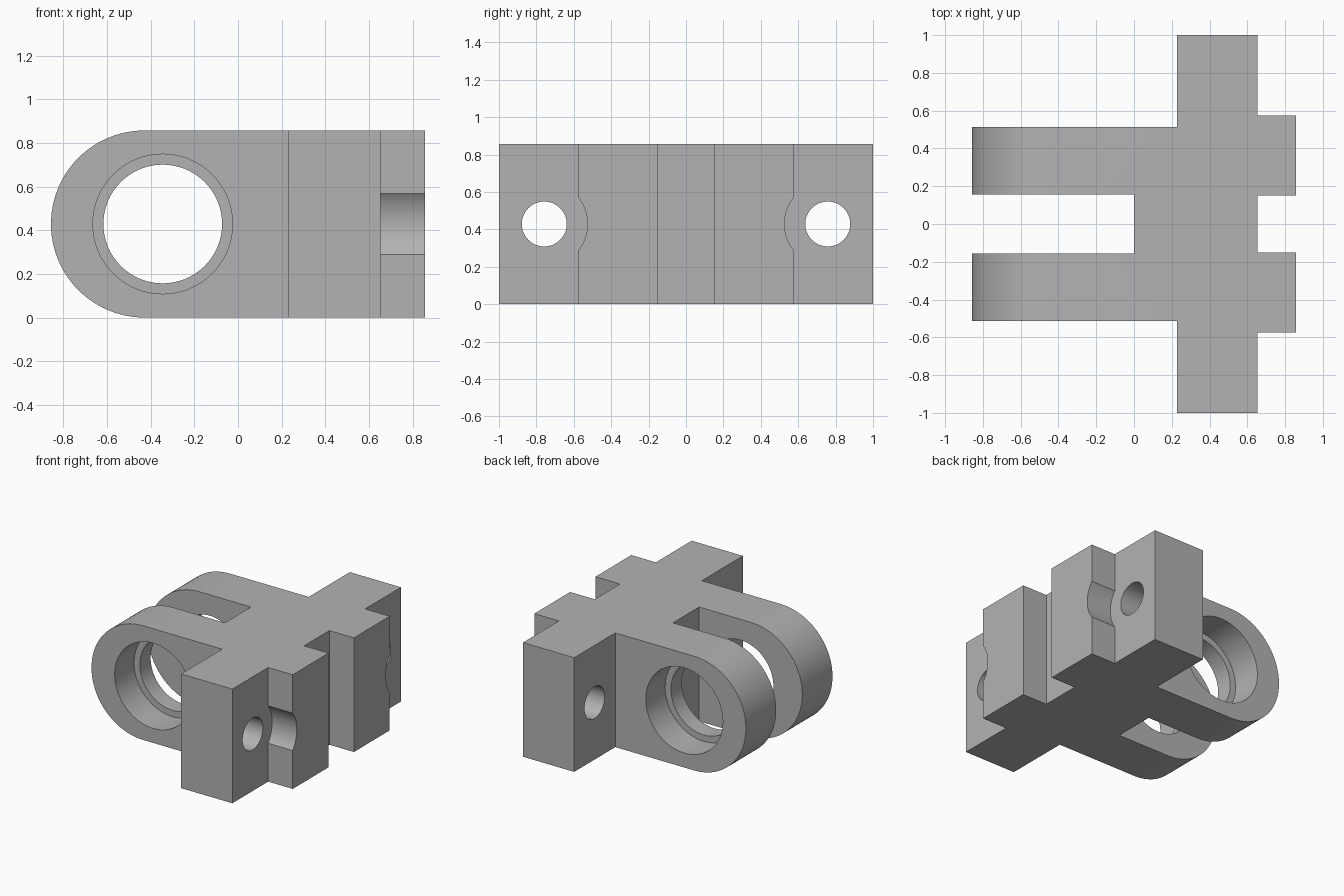
import bpy, bmesh, math
from mathutils import Matrix

cube = bpy.data.objects.get("Cube")
if cube:
    bpy.data.objects.remove(cube, do_unlink=True)

H = 0.857          # height of the bracket
MID = H / 2        # axis height of every bore
ARM_IN, ARM_OUT = 0.155, 0.513

grey = bpy.data.materials.new("plain grey")
grey.use_nodes = True
grey.diffuse_color = (0.45, 0.45, 0.45, 1)
grey.node_tree.nodes["Principled BSDF"].inputs["Base Color"].default_value = (0.45, 0.45, 0.45, 1)


def make_object(name, bm):
    bmesh.ops.recalc_face_normals(bm, faces=bm.faces)
    mesh = bpy.data.meshes.new(name)
    bm.to_mesh(mesh)
    bm.free()
    mesh.materials.append(grey)
    obj = bpy.data.objects.new(name, mesh)
    bpy.context.collection.objects.link(obj)
    return obj


def prism(name, points, direction):
    """Extrude a closed 3D outline along a direction."""
    bm = bmesh.new()
    face = bm.faces.new([bm.verts.new(p) for p in points])
    out = bmesh.ops.extrude_face_region(bm, geom=[face])
    moved = [v for v in out["geom"] if isinstance(v, bmesh.types.BMVert)]
    bmesh.ops.translate(bm, verts=moved, vec=direction)
    return make_object(name, bm)


def bore(name, axis, start, end, other, radius, sides=64):
    """Cylinder along x or y between two positions at mid height."""
    bm = bmesh.new()
    centre = (start + end) / 2
    if axis == "X":
        place = Matrix.Translation((centre, other, MID)) @ Matrix.Rotation(math.pi / 2, 4, "Y")
    else:
        place = Matrix.Translation((other, centre, MID)) @ Matrix.Rotation(math.pi / 2, 4, "X")
    bmesh.ops.create_cone(bm, cap_ends=True, segments=sides, radius1=radius,
                          radius2=radius, depth=abs(end - start), matrix=place)
    return make_object(name, bm)


def combine(target, cutter, operation):
    mod = target.modifiers.new("cut", "BOOLEAN")
    mod.operation = operation
    mod.solver = "EXACT"
    mod.object = cutter
    bpy.context.view_layer.objects.active = target
    bpy.ops.object.modifier_apply(modifier=mod.name)
    bpy.data.objects.remove(cutter, do_unlink=True)


# Plan outline: fork arms, cross block and rear tabs, mirrored across y
half = [(0, ARM_IN), (-0.857, ARM_IN), (-0.857, ARM_OUT), (0.228, ARM_OUT), (0.228, 1),
        (0.653, 1), (0.653, 0.575), (0.857, 0.575), (0.857, 0.15), (0.653, 0.15)]
outline = half + [(x, -y) for x, y in reversed(half)]
bracket = prism("clevis_bracket", [(x, y, 0) for x, y in outline], (0, 0, H))

# Rounded arm ends: keep only what lies inside the side profile
steps = 48
side = [(1, -1.1, H), (1, -1.1, 0)]
for i in range(steps + 1):
    a = -math.pi / 2 - math.pi * i / steps
    side.append((-0.857 + MID + MID * math.cos(a), -1.1, MID + MID * math.sin(a)))
combine(bracket, prism("side_profile", side, (0, 2.2, 0)), "INTERSECT")

for s in (-1, 1):
    # Pivot bore with an outer counterbore
    combine(bracket, bore("pivot_bore", "Y", s * 0.1, s * 0.6, -0.345, 0.272), "DIFFERENCE")
    combine(bracket, bore("counterbore", "Y", s * (ARM_OUT - 0.23), s * 0.6, -0.345, 0.32), "DIFFERENCE")
    # Bolt hole and clearance for its head beside the tab
    combine(bracket, bore("bolt_hole", "X", 0.1, 0.8, s * 0.758, 0.12), "DIFFERENCE")
    combine(bracket, bore("head_clearance", "X", 0.653, 0.95, s * 0.758, 0.231), "DIFFERENCE")

# Smooth bores and round ends, crisp edges elsewhere
bpy.ops.object.select_all(action="DESELECT")
bracket.select_set(True)
bpy.context.view_layer.objects.active = bracket
bpy.ops.object.shade_smooth_by_angle(angle=math.radians(30))
